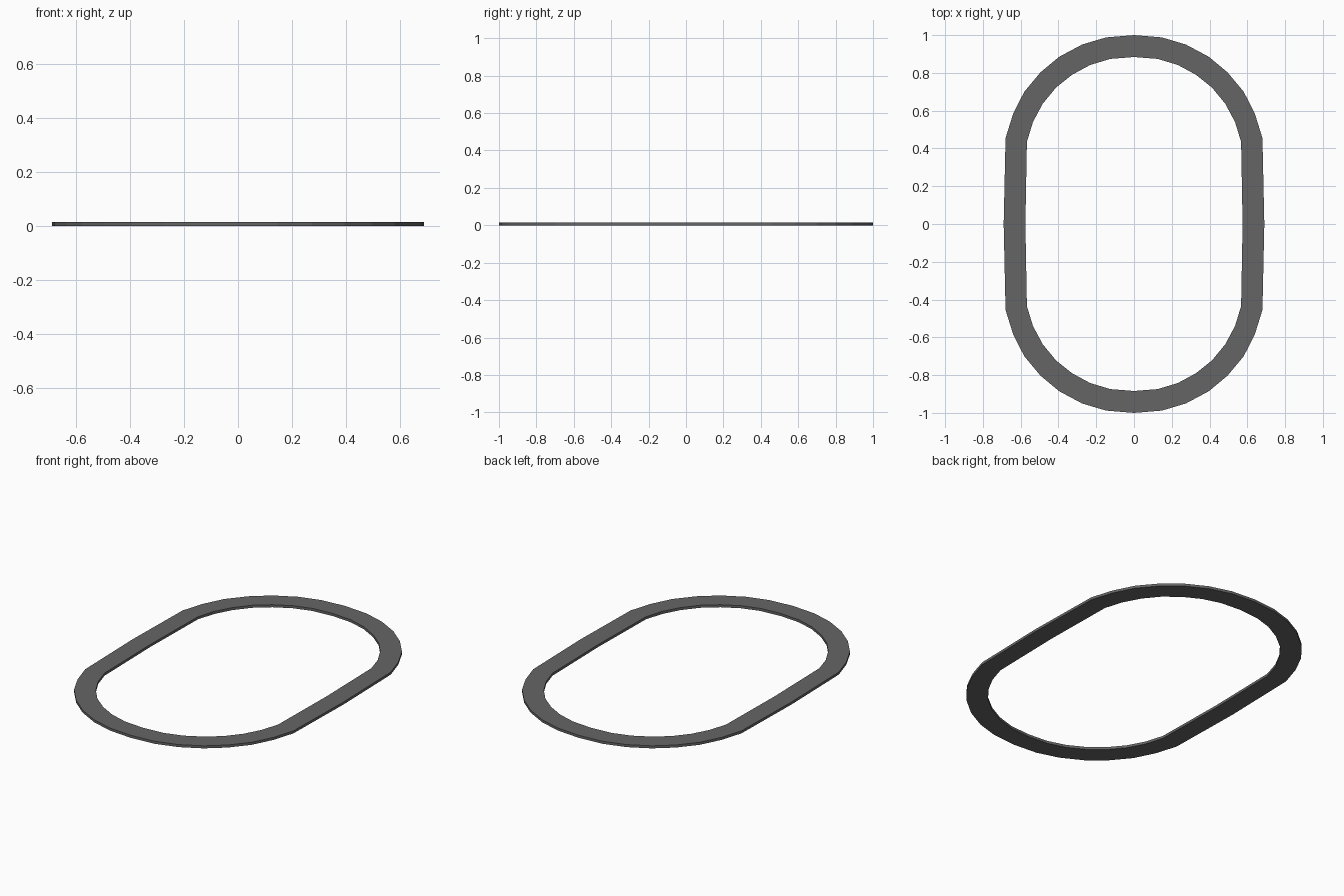
import bpy, bmesh

if "Cube" in bpy.data.objects:
    bpy.data.objects.remove(bpy.data.objects["Cube"])

HEIGHT = 0.015
# Quarter profiles from the side (y = 0) round to the end (x = 0)
OUTER = [(0.69, 0), (0.68, 0.455), (0.64, 0.583), (0.581, 0.70), (0.495, 0.803),
         (0.395, 0.886), (0.275, 0.95), (0.147, 0.988), (0, 1.0)]
INNER = [(0.575, 0), (0.567, 0.435), (0.535, 0.54), (0.483, 0.637), (0.413, 0.722),
         (0.328, 0.79), (0.232, 0.842), (0.126, 0.874), (0, 0.884)]


def full_loop(quarter):
    """Mirror a quarter profile into a closed loop."""
    half = quarter + [(-x, y) for x, y in reversed(quarter[:-1])]
    return half + [(x, -y) for x, y in reversed(half[1:-1])]


# Flat oval ring
bm = bmesh.new()
rings = [[bm.verts.new((x, y, z)) for x, y in full_loop(q)]
         for q, z in ((OUTER, 0), (OUTER, HEIGHT), (INNER, HEIGHT), (INNER, 0))]
n = len(rings[0])
for k in range(4):
    a, b = rings[k], rings[(k + 1) % 4]
    for i in range(n):
        j = (i + 1) % n
        bm.faces.new((a[i], a[j], b[j], b[i]))
bmesh.ops.recalc_face_normals(bm, faces=bm.faces)
mesh = bpy.data.meshes.new("oval_ring")
bm.to_mesh(mesh)
bm.free()
ring = bpy.data.objects.new("oval_ring", mesh)
bpy.context.collection.objects.link(ring)

# Dark grey finish
mat = bpy.data.materials.new("dark_grey")
mat.diffuse_color = (0.13, 0.13, 0.13, 1)
mat.use_nodes = True
mat.node_tree.nodes["Principled BSDF"].inputs["Base Color"].default_value = mat.diffuse_color
mesh.materials.append(mat)
